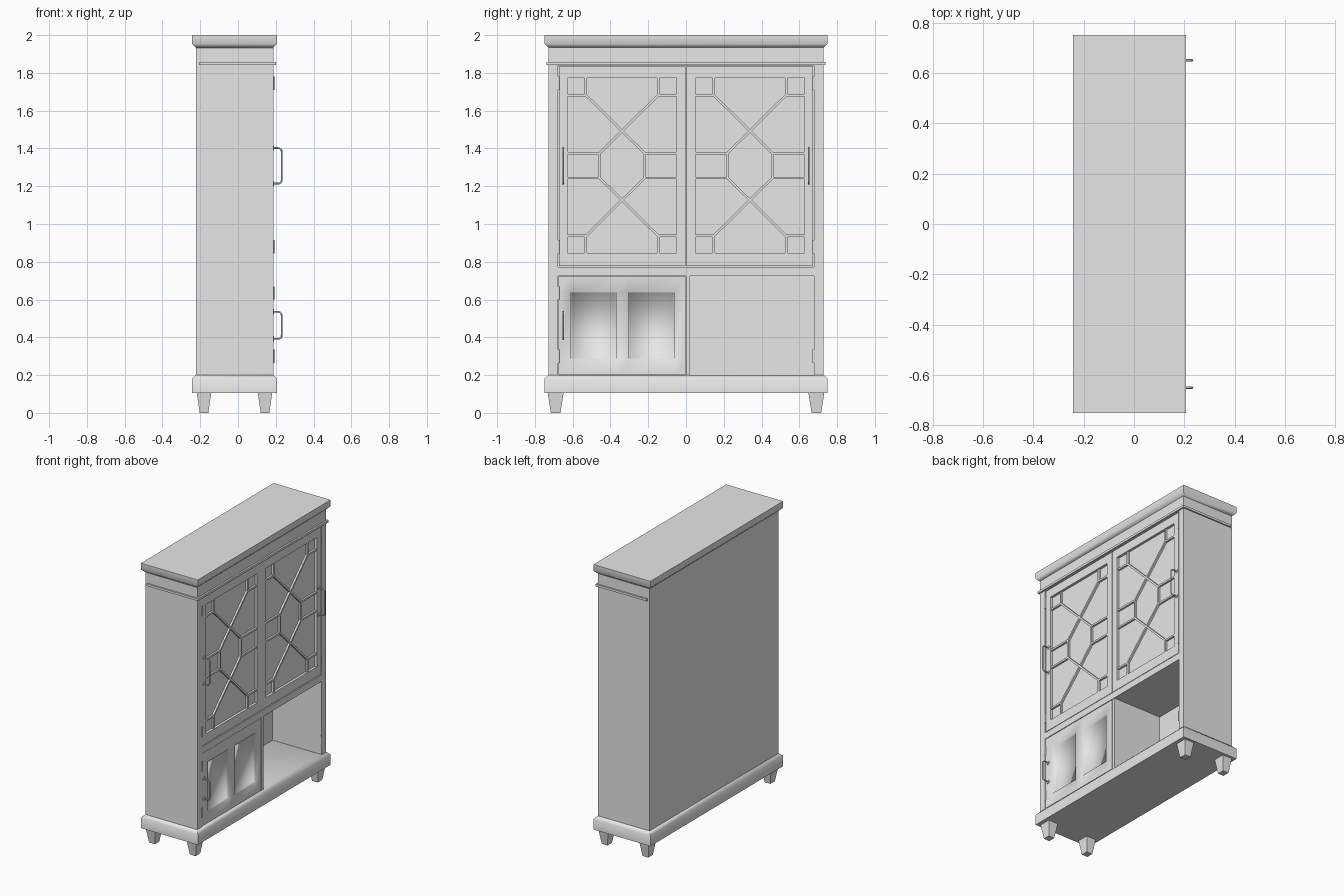
import bpy, bmesh, math
from mathutils import Vector

if "Cube" in bpy.data.objects:
    bpy.data.objects.remove(bpy.data.objects["Cube"])

GREY = (0.8, 0.8, 0.8, 1)
grey = bpy.data.materials.new("light_grey")
grey.use_nodes = True
grey.diffuse_color = GREY
grey.node_tree.nodes["Principled BSDF"].inputs["Base Color"].default_value = GREY


def finish(name, bm, smooth=None):
    bmesh.ops.recalc_face_normals(bm, faces=bm.faces)
    mesh = bpy.data.meshes.new(name)
    bm.to_mesh(mesh)
    bm.free()
    ob = bpy.data.objects.new(name, mesh)
    bpy.context.collection.objects.link(ob)
    mesh.materials.append(grey)
    if smooth:
        bpy.ops.object.select_all(action='DESELECT')
        ob.select_set(True)
        bpy.context.view_layer.objects.active = ob
        bpy.ops.object.shade_smooth_by_angle(angle=math.radians(smooth))
    return ob


def add_box(bm, x, y, z):
    verts = bmesh.ops.create_cube(bm, size=1)["verts"]
    for v in verts:
        v.co = [(r[0] + r[1]) / 2 + c * (r[1] - r[0]) for r, c in zip((x, y, z), v.co)]
    return verts


def box(name, x, y, z):
    bm = bmesh.new()
    add_box(bm, x, y, z)
    return finish(name, bm)


def moulding(name, z, top_edge, size):
    """Wide slab with its upper or lower rim chamfered."""
    bm = bmesh.new()
    add_box(bm, (-0.243, 0.207), (-0.75, 0.75), z)
    rim = z[1] if top_edge else z[0]
    edges = [e for e in bm.edges if all(abs(v.co.z - rim) < 1e-4 for v in e.verts)]
    bmesh.ops.bevel(bm, geom=edges, offset=size, segments=1, affect='EDGES')
    finish(name, bm, 50)


def add_bar(bm, a, b, x, width=0.013):
    """Flat strip between two (y, z) points."""
    a, b = Vector(a), Vector(b)
    d = (b - a).normalized()
    n = Vector((-d.y, d.x)) * width / 2
    ring = [a + n, a - n, b - n, b + n]
    face = bm.faces.new([bm.verts.new((x[1], p.x, p.y)) for p in ring])
    out = bmesh.ops.extrude_face_region(bm, geom=[face])["geom"]
    for v in out:
        if isinstance(v, bmesh.types.BMVert):
            v.co.x = x[0]


# Plinth and cornice
moulding("plinth", (0.105, 0.2), True, 0.02)
moulding("cornice", (1.932, 2.0), False, 0.022)

# Tapered feet
for x, front in ((-0.18, "back"), (0.143, "front")):
    for y, side in ((-0.69, "right"), (0.69, "left")):
        bm = bmesh.new()
        for v in add_box(bm, (-0.038, 0.038), (-0.042, 0.042), (0, 0.105)):
            if v.co.z < 0.01:
                v.co.x *= 0.6
                v.co.y *= 0.6
            v.co.x += x
            v.co.y += y
        finish(f"foot_{front}_{side}", bm)

# Carcass
box("back_panel", (-0.222, -0.2), (-0.727, 0.727), (0.2, 1.84))
for s, side in ((-1, "right"), (1, "left")):
    box(f"side_panel_{side}", (-0.2, 0.188), sorted((s * 0.678, s * 0.728)), (0.2, 1.84))
box("frieze", (-0.222, 0.188), (-0.728, 0.728), (1.838, 1.935))
box("frieze_bead", (-0.206, 0.2), (-0.738, 0.738), (1.842, 1.858))
box("middle_shelf", (-0.2, 0.188), (-0.678, 0.678), (0.725, 0.772))
box("lower_divider", (-0.2, 0.185), (0, 0.022), (0.2, 0.725))

# Upper lattice doors
Z0, Z1 = 0.847, 1.772
ZC = (Z0 + Z1) / 2
for s, side in ((-1, "right"), (1, "left")):
    inner, outer = 0.05, 0.627
    span = lambda a, b: sorted((s * a, s * b))
    depth = (0.158, 0.186)
    bm = bmesh.new()
    add_box(bm, depth, span(0.002, inner), (0.777, 1.834))
    add_box(bm, depth, span(outer, 0.673), (0.777, 1.834))
    add_box(bm, depth, span(inner, outer), (0.777, Z0))
    add_box(bm, depth, span(inner, outer), (Z1, 1.834))
    finish(f"upper_door_frame_{side}", bm)
    box(f"upper_door_pane_{side}", (0.162, 0.168), span(inner, outer), (Z0, Z1))

    bm = bmesh.new()
    x = (0.167, 0.181)
    sq, mid, half = 0.097, 0.17, 0.066
    for edge, inward in ((inner, 1), (outer, -1)):
        y_sq, y_mid = s * (edge + inward * sq), s * (edge + inward * mid)
        opposite = s * ((outer if inward > 0 else inner) - inward * mid)
        for rim, up in ((Z0, 1), (Z1, -1)):
            z_sq, z_mid = rim + up * 0.09, ZC - up * half
            add_bar(bm, (s * edge, z_sq), (y_sq, z_sq), x)
            add_bar(bm, (y_sq, rim), (y_sq, z_sq), x)
            add_bar(bm, (y_sq, z_sq), (opposite, z_mid), x)
            add_bar(bm, (s * edge, z_mid), (y_mid, z_mid), x)
        add_bar(bm, (y_mid, ZC - half), (y_mid, ZC + half), x)
    finish(f"lattice_{side}", bm)

# Lower door with two soft sunken panels
bm = bmesh.new()
ys = (-0.674, -0.61, -0.37, -0.305, -0.063, -0.003)
zs = (0.203, 0.285, 0.64, 0.722)
grid = [[bm.verts.new((0.186, y, z)) for z in zs] for y in ys]
panels = []
for i in range(len(ys) - 1):
    for j in range(len(zs) - 1):
        f = bm.faces.new((grid[i][j], grid[i + 1][j], grid[i + 1][j + 1], grid[i][j + 1]))
        if j == 1 and i in (1, 3):
            panels.append(f)
bm.normal_update()
rim = [e for e in bm.edges if e.is_boundary]
bmesh.ops.inset_individual(bm, faces=panels, thickness=0.005, depth=-0.016)
skirt = bmesh.ops.extrude_edge_only(bm, edges=rim)["geom"]
for v in skirt:
    if isinstance(v, bmesh.types.BMVert):
        v.co.x = 0.16
bmesh.ops.holes_fill(bm, edges=[e for e in bm.edges if e.is_boundary], sides=0)
finish("lower_door_right", bm, 80)


def cylinder(name, radius, length, centre, axis_x=False):
    bm = bmesh.new()
    bmesh.ops.create_cone(bm, cap_ends=True, segments=16, radius1=radius, radius2=radius, depth=length)
    for v in bm.verts:
        p = Vector((v.co.z, v.co.y, -v.co.x)) if axis_x else v.co
        v.co = p + Vector(centre)
    finish(name, bm, 40)


# Hinge barrels
hinges = [(s, z) for s in (-1, 1) for z in (1.745, 0.88, 0.3)] + [(-1, 0.635)]
for k, (s, z) in enumerate(hinges):
    cylinder(f"hinge_{k + 1}", 0.006, 0.07, (0.186, s * 0.676, z))


def handle(name, y, low, high):
    """Bowed pull with rounded corners and two rosettes."""
    r, x0, x1 = 0.018, 0.184, 0.231
    path = [Vector((x0, y, low))]
    for z, start in ((low + r, -90), (high - r, 0)):
        for k in range(6):
            a = math.radians(start + k * 18)
            path.append(Vector((x1 - r + r * math.cos(a), y, z + r * math.sin(a))))
    path.append(Vector((x0, y, high)))
    bm = bmesh.new()
    rings = []
    for i, p in enumerate(path):
        d = (path[min(i + 1, len(path) - 1)] - path[max(i - 1, 0)]).normalized()
        n = Vector((-d.z, 0, d.x))
        angles = [k * math.tau / 10 for k in range(10)]
        rings.append([bm.verts.new(p + 0.0045 * (n * math.cos(a) + Vector((0, math.sin(a), 0))))
                      for a in angles])
    for r0, r1 in zip(rings, rings[1:]):
        for k in range(10):
            bm.faces.new((r0[k - 1], r0[k], r1[k], r1[k - 1]))
    finish(name, bm, 40)
    for z, end in ((low, "lower"), (high, "upper")):
        cylinder(f"{name}_rosette_{end}", 0.014, 0.006, (0.188, y, z), True)


handle("upper_handle_right", -0.65, 1.214, 1.402)
handle("upper_handle_left", 0.65, 1.214, 1.402)
handle("lower_handle_right", -0.65, 0.392, 0.535)
